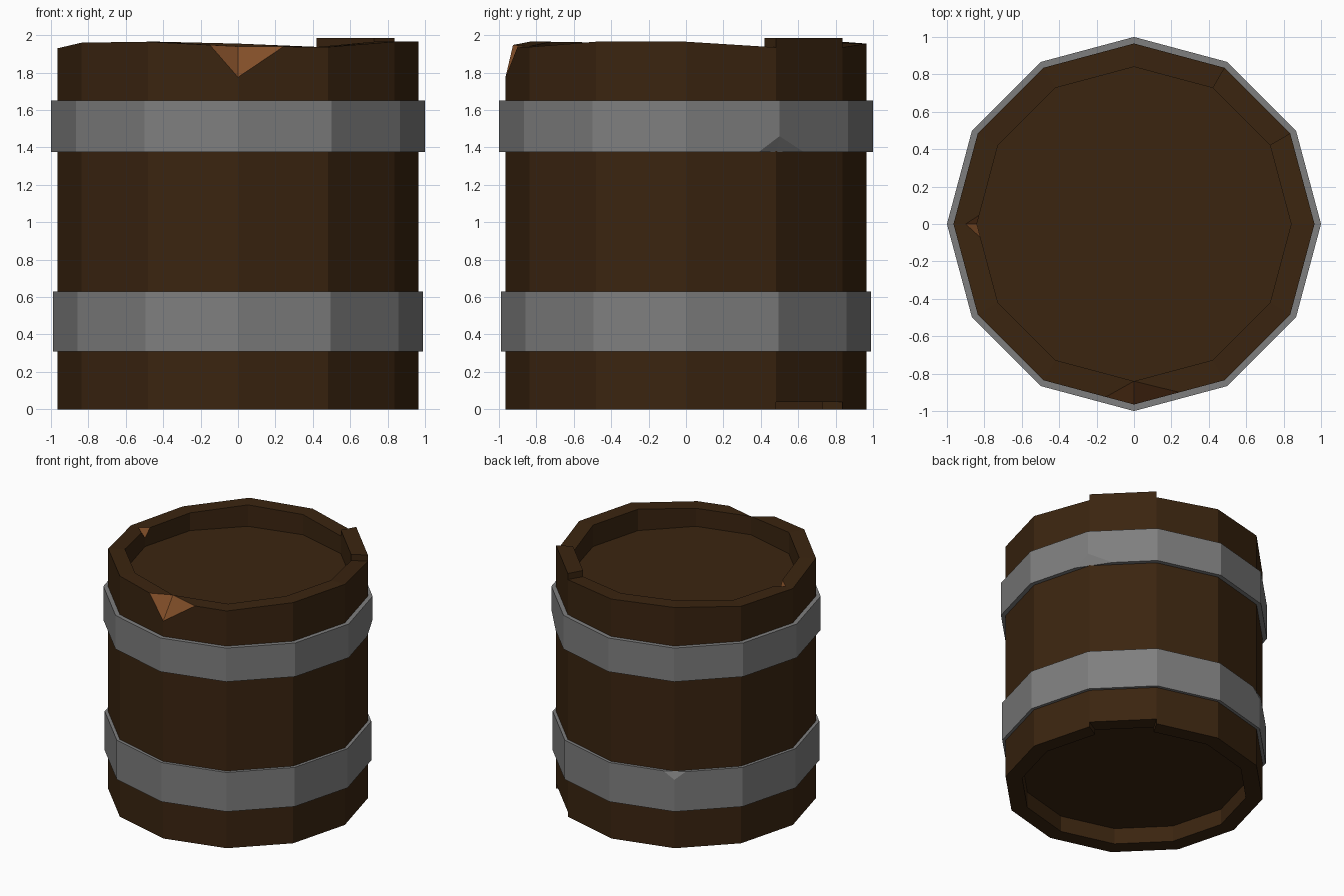
import bpy, bmesh, math
from mathutils import Vector

cube = bpy.data.objects.get("Cube")
if cube:
    bpy.data.objects.remove(cube, do_unlink=True)


def material(name, rgb):
    m = bpy.data.materials.new(name)
    m.use_nodes = True
    m.diffuse_color = (*rgb, 1)
    bsdf = m.node_tree.nodes["Principled BSDF"]
    bsdf.inputs["Base Color"].default_value = (*rgb, 1)
    bsdf.inputs["Roughness"].default_value = 0.8
    return m


DARK_WOOD = material("dark_wood", (0.043, 0.0180, 0.0050))
RAW_WOOD = material("raw_wood", (0.22, 0.076, 0.021))
STEEL = material("grey_steel", (0.21, 0.21, 0.21))


def finish(name, bm, mat):
    bmesh.ops.recalc_face_normals(bm, faces=bm.faces[:])
    mesh = bpy.data.meshes.new(name)
    bm.to_mesh(mesh)
    bm.free()
    mesh.materials.append(mat)
    obj = bpy.data.objects.new(name, mesh)
    bpy.context.collection.objects.link(obj)
    return obj


def polar(r, degrees, z):
    a = math.radians(degrees)
    return Vector((r * math.cos(a), r * math.sin(a), z))


def wall(name, angles, r_in, r_out, bottom, tops, mat, closed=False):
    """Thick faceted wall through the given angles, with a top height at each."""
    bm = bmesh.new()
    rings = [[bm.verts.new(polar(r, a, z)) for r, z in
              ((r_out, bottom), (r_out, top), (r_in, top), (r_in, bottom))]
             for a, top in zip(angles, tops)]
    pairs = list(zip(rings, rings[1:]))
    if closed:
        pairs.append((rings[-1], rings[0]))
    else:
        bm.faces.new(rings[0])
        bm.faces.new(rings[-1])
    for p, q in pairs:
        for i in range(4):
            j = (i + 1) % 4
            bm.faces.new((p[i], q[i], q[j], p[j]))
    return finish(name, bm, mat)


def disc(name, r, z, thickness):
    bm = bmesh.new()
    bmesh.ops.create_cone(bm, cap_ends=True, segments=12, radius1=r,
                          radius2=r, depth=thickness)
    # Line the corners up with the wall corners
    for v in bm.verts:
        a = round(math.degrees(math.atan2(v.co.y, v.co.x)) / 30) * 30
        v.co = polar(r, a, v.co.z + z)
    return finish(name, bm, DARK_WOOD)


def chip(obj, deep, inner, side_a, side_b, outside, mat):
    """Break a notch whose two facets meet along the line deep-inner."""
    deep, inner, side_a, side_b = map(Vector, (deep, inner, side_a, side_b))
    mid = (deep + inner) / 2
    points = [deep + (deep - inner) * 0.5, inner + (inner - deep) * 0.5,
              mid + (side_a - mid) * 1.4, mid + (side_b - mid) * 1.4,
              Vector(outside)]
    bm = bmesh.new()
    for p in points:
        bm.verts.new(p)
    bmesh.ops.convex_hull(bm, input=bm.verts[:])
    cutter = finish("chip_cutter", bm, mat)
    cutter.hide_render = True
    mod = obj.modifiers.new("chip", "BOOLEAN")
    mod.operation = "DIFFERENCE"
    mod.solver = "EXACT"
    mod.material_mode = "TRANSFER"
    mod.object = cutter
    bpy.context.view_layer.objects.active = obj
    bpy.ops.object.modifier_apply(modifier=mod.name)
    bpy.data.objects.remove(cutter, do_unlink=True)


R_IN, R_OUT = 0.84, 0.965

# Stave wall with a slightly uneven rim, open where the loose stave sits
rim = [1.935, 1.955, 1.965, 1.935, 1.93, 1.96, 1.965, 1.94, 1.937, 1.965,
       1.965, 1.935]
staves = wall("stave_wall", range(60, 391, 30), R_IN, R_OUT, 0, rim, DARK_WOOD)

# Loose stave pushed upwards
wall("loose_stave", (30, 60), R_IN, R_OUT, 0.04, (1.985, 1.985), DARK_WOOD)

# Recessed lid and base
disc("lid", R_IN + 0.005, 1.775, 0.03)
disc("base", R_IN + 0.005, 0.145, 0.03)

# Splintered chips in the rim: outer front edge and inner right edge
chip(staves, (0, -0.965, 1.775), (0, -0.84, 1.94), (-0.15, -0.925, 1.947),
     (0.24, -0.90, 1.938), (0, -1.2, 2.2), RAW_WOOD)
chip(staves, (-0.84, 0, 1.86), (-0.90, 0, 1.93), (-0.83, 0.045, 1.93),
     (-0.823, -0.07, 1.934), (-0.7, 0, 2.1), RAW_WOOD)

# Metal hoops
ring = range(0, 360, 30)
upper = wall("upper_hoop", ring, 0.955, 1.0, 1.375, [1.65] * 12, STEEL, True)
lower = wall("lower_hoop", ring, 0.955, 0.99, 0.31, [0.63] * 12, STEEL, True)

# Nicks in the hoop edges
chip(upper, polar(1.0, 30, 1.46), polar(0.962, 30, 1.375), (0.895, 0.39, 1.375),
     (0.736, 0.63, 1.375), polar(1.2, 30, 1.2), STEEL)
corner, before, after = (polar(0.99, a, 0.63) for a in (120, 90, 150))
chip(lower, polar(0.99, 120, 0.57), polar(0.965, 120, 0.63),
     corner.lerp(before, 0.17), corner.lerp(after, 0.17),
     polar(1.2, 120, 0.8), STEEL)
